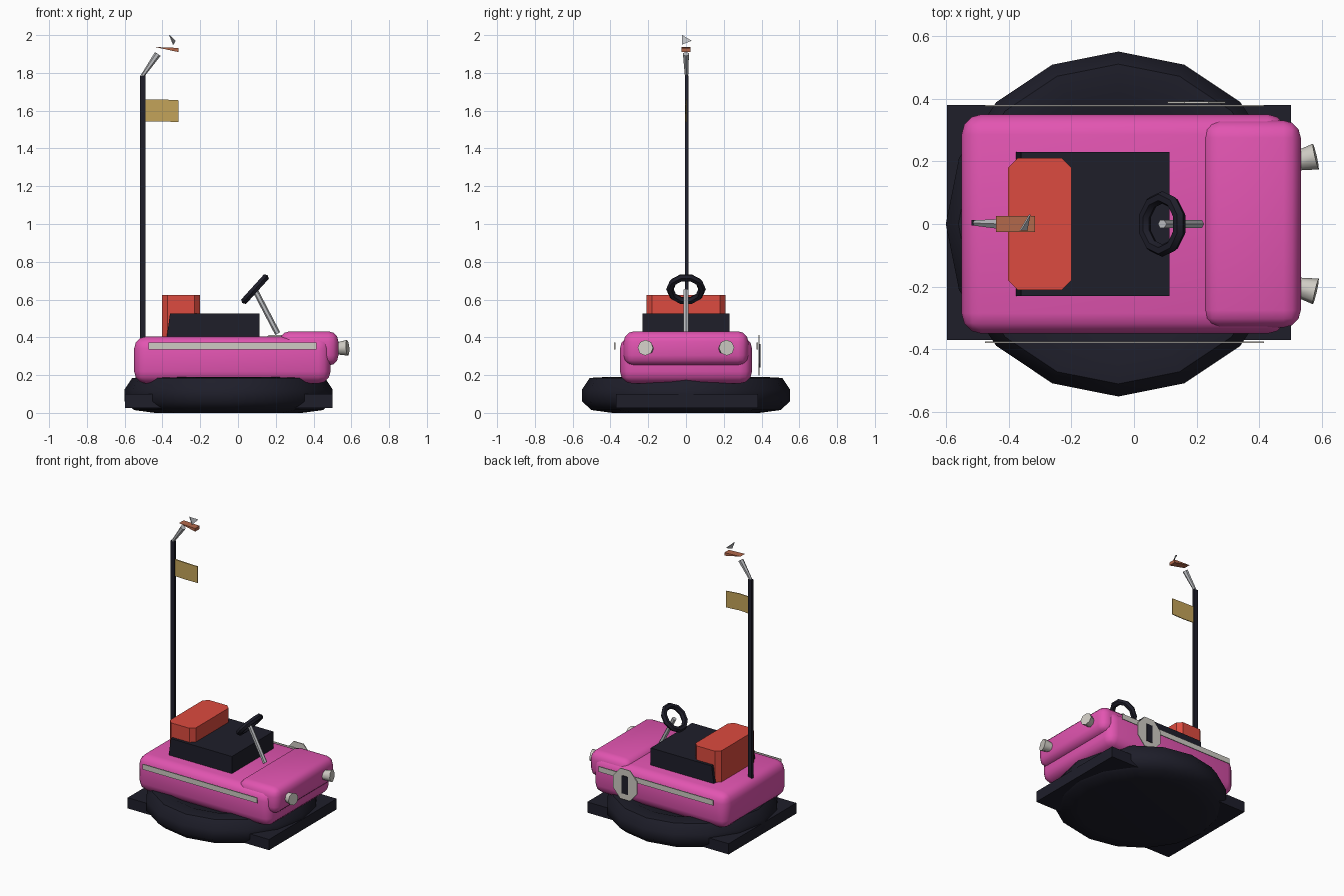
import bpy, bmesh, math
from mathutils import Vector, Matrix

if "Cube" in bpy.data.objects:
    bpy.data.objects.remove(bpy.data.objects["Cube"])


def mat(name, r, g, b):
    m = bpy.data.materials.new(name)
    m.diffuse_color = (r, g, b, 1)
    m.use_nodes = True
    m.node_tree.nodes["Principled BSDF"].inputs["Base Color"].default_value = m.diffuse_color
    return m


PINK = mat("pink paint", 0.76, 0.09, 0.44)
DARK = mat("dark rubber", 0.013, 0.013, 0.023)
RED = mat("red padding", 0.72, 0.07, 0.05)
WHITE = mat("off white", 0.62, 0.6, 0.55)
METAL = mat("grey metal", 0.5, 0.51, 0.53)
GOLD = mat("gold flag", 0.55, 0.37, 0.1)
COPPER = mat("copper", 0.45, 0.14, 0.07)


def finish(name, bm, material, smooth=35):
    bmesh.ops.recalc_face_normals(bm, faces=bm.faces)
    me = bpy.data.meshes.new(name)
    bm.to_mesh(me)
    bm.free()
    me.materials.append(material)
    if smooth:
        me.polygons.foreach_set("use_smooth", [True] * len(me.polygons))
        me.set_sharp_from_angle(angle=math.radians(smooth))
    ob = bpy.data.objects.new(name, me)
    bpy.context.collection.objects.link(ob)
    return ob


def box(name, lo, hi, material, bevel=0, segs=1, smooth=35, vertical=False):
    lo, hi = Vector(lo), Vector(hi)
    bm = bmesh.new()
    bmesh.ops.create_cube(bm, size=1)
    for v in bm.verts:
        v.co = Vector([(lo[i] + hi[i]) / 2 + v.co[i] * (hi[i] - lo[i]) for i in range(3)])
    if bevel:
        edges = [e for e in bm.edges if not vertical
                 or abs(e.verts[0].co.z - e.verts[1].co.z) > 0.01]
        bmesh.ops.bevel(bm, geom=edges, offset=bevel, segments=segs, profile=0.5, affect='EDGES')
    return finish(name, bm, material, smooth)


def rod(name, a, b, r1, r2, material, sides=6):
    a, b = Vector(a), Vector(b)
    bm = bmesh.new()
    m = Matrix.Translation((a + b) / 2) @ (b - a).to_track_quat('Z', 'Y').to_matrix().to_4x4()
    bmesh.ops.create_cone(bm, cap_ends=True, segments=sides, radius1=r1, radius2=r2,
                          depth=(b - a).length, matrix=m)
    return finish(name, bm, material, 50)


def lathe(name, profile, sides, material, matrix, closed=False, smooth=50):
    bm = bmesh.new()
    rings = []
    for i in range(sides):
        a = 2 * math.pi * i / sides
        rings.append([bm.verts.new(matrix @ Vector((r * math.cos(a), r * math.sin(a), z)))
                      for r, z in profile])
    n = len(profile)
    for i in range(sides):
        p, q = rings[i], rings[(i + 1) % sides]
        for j in range(n if closed else n - 1):
            k = (j + 1) % n
            bm.faces.new((p[j], q[j], q[k], p[k]))
    if not closed:
        bm.faces.new([r[0] for r in rings])
        bm.faces.new([r[-1] for r in rings])
    return finish(name, bm, material, smooth)


def sheet(name, pts, offset, material):
    """Thin prism: an outline pushed along an offset."""
    bm = bmesh.new()
    f = bm.faces.new([bm.verts.new(p) for p in pts])
    ext = bmesh.ops.extrude_face_region(bm, geom=[f])
    for v in ext["geom"]:
        if isinstance(v, bmesh.types.BMVert):
            v.co += Vector(offset)
    if f.is_valid is False or len(bm.faces) == len(pts) + 1:
        bm.faces.new(list(bm.verts)[:len(pts)])
    return finish(name, bm, material, 0)


# rubber bumper ring and the square base plate running through it
lathe("bumper_ring", [(0.39, 0.0), (0.5, 0.015), (0.55, 0.06), (0.55, 0.125),
                      (0.51, 0.185), (0.42, 0.19), (0.36, 0.165)],
      16, DARK, Matrix.Translation((-0.05, 0, 0)))
box("base_plate", (-0.597, -0.37, 0.025), (0.5, 0.38, 0.1), DARK, 0)

# body shell and hood
box("body", (-0.55, -0.35, 0.155), (0.49, 0.35, 0.405), PINK, 0.065, 3, 40)
box("hood", (0.22, -0.33, 0.25), (0.532, 0.33, 0.432), PINK, 0.055, 3, 40)

# seat and backrest
seat = box("seat", (-0.38, -0.23, 0.38), (0.113, 0.23, 0.525), DARK)
for v in seat.data.vertices:
    if v.co.z > 0.5 and v.co.x < 0:
        v.co.x += 0.02
box("backrest", (-0.402, -0.21, 0.39), (-0.2, 0.21, 0.624), RED, 0.03, 1, 30, vertical=True)

# steering wheel and column
tilt = Vector((-0.74, 0, 0.67)).to_track_quat('Z', 'Y').to_matrix().to_4x4()
ring = [(0.085 + 0.02 * math.cos(a), 0.02 * math.sin(a))
        for a in [math.pi * k / 3 for k in range(6)]]
lathe("steering_wheel", ring, 10, DARK,
      Matrix.Translation((0.09, 0, 0.655)) @ tilt, closed=True)
rod("steering_column", (0.21, 0, 0.42), (0.09, 0, 0.65), 0.015, 0.015, METAL)

for s, side in ((-1, "front"), (1, "rear")):
    # headlights
    rod("headlight_" + side, (0.515, s * 0.2, 0.34), (0.58, s * 0.215, 0.345),
        0.03, 0.042, WHITE, 8)
    # side trim strips
    y = s * 0.377
    box("trim_" + side, (-0.475, y - 0.003, 0.335), (0.415, y + 0.003, 0.372), WHITE)

# side badge with a dark bar
oct_pts = [(0.2 + 0.1 * math.cos(a), 0.384, 0.305 + 0.115 * math.sin(a))
           for a in [math.pi * (k + 0.5) / 4 for k in range(8)]]
sheet("badge", oct_pts, (0, 0.006, 0), WHITE)
box("badge_bar", (0.176, 0.389, 0.24), (0.224, 0.394, 0.365), DARK)

# power pole
pole = box("pole", (-0.519, -0.005, 0.36), (-0.489, 0.013, 1.787), DARK)

# flag
sheet("flag", [(-0.5, 0.0, 1.543), (-0.41, -0.006, 1.543), (-0.315, 0.0, 1.54),
               (-0.315, 0.0, 1.655), (-0.41, -0.006, 1.66), (-0.5, 0.0, 1.66)],
      (0, 0.006, 0), GOLD)

# contact arm, copper shoe and tip
rod("contact_arm", (-0.505, 0.003, 1.785), (-0.425, 0.0, 1.9), 0.01, 0.018, METAL)
sheet("contact_shoe", [(-0.44, -0.025, 1.937), (-0.315, -0.025, 1.91),
                       (-0.315, -0.025, 1.932)], (0, 0.05, 0), COPPER)
sheet("contact_tip", [(-0.365, -0.02, 2.0), (-0.335, 0.03, 1.97), (-0.345, -0.02, 1.95)],
      (0.005, 0, 0.0), METAL)
